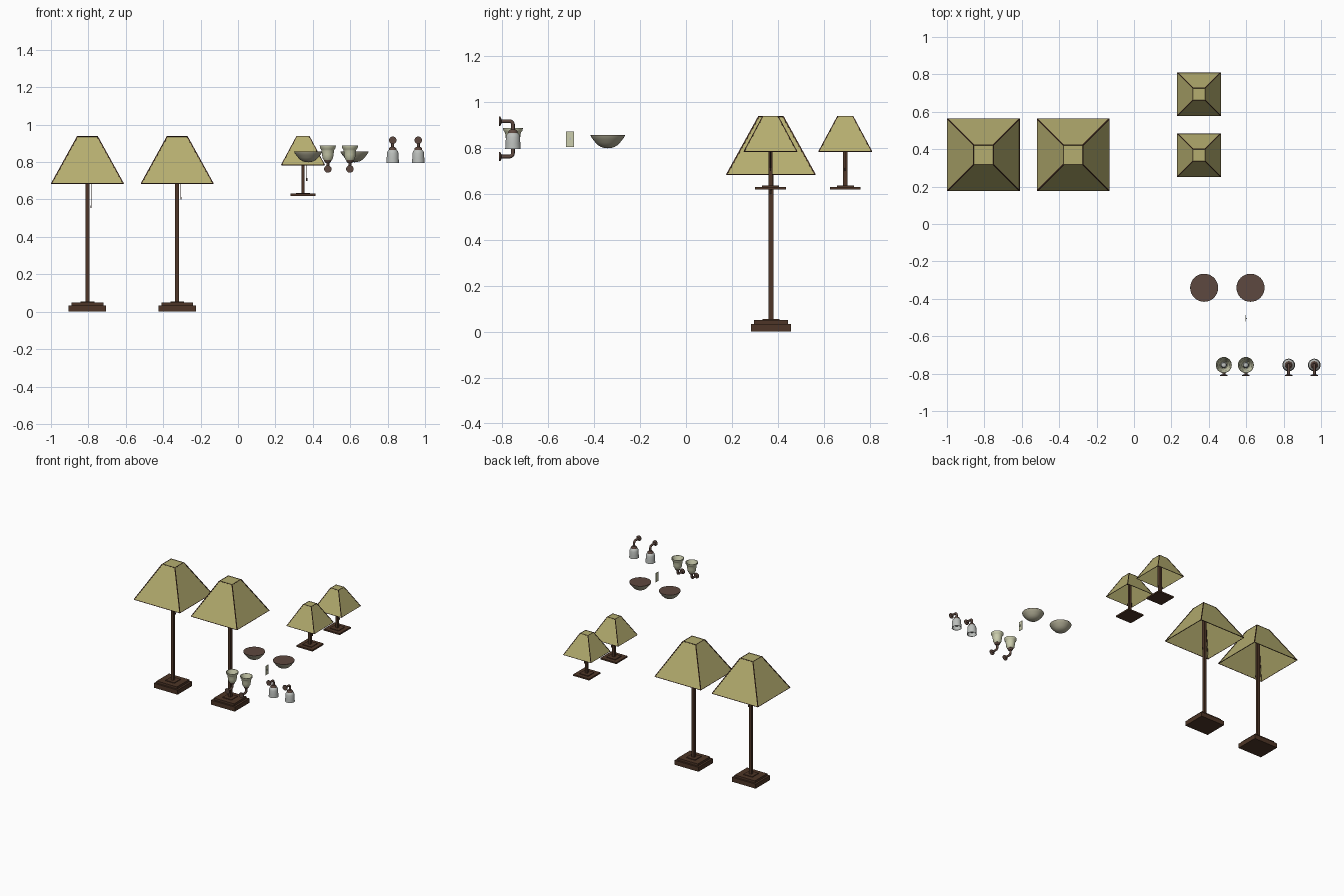
import bpy, bmesh, math
from mathutils import Vector, Matrix

if "Cube" in bpy.data.objects:
    bpy.data.objects.remove(bpy.data.objects["Cube"])


def material(name, r, g, b):
    m = bpy.data.materials.new(name)
    m.diffuse_color = (r, g, b, 1)
    m.use_nodes = True
    m.node_tree.nodes["Principled BSDF"].inputs["Base Color"].default_value = m.diffuse_color
    return m


LINEN = material("linen", .46, .42, .16)
WOOD = material("dark_wood", .075, .036, .02)
BRONZE = material("bronze", .11, .065, .05)
CREAM = material("cream_glass", .60, .61, .42)
FROST = material("frosted_glass", .50, .52, .50)
BOWL = material("bowl_glass", .42, .40, .29)


def finish(name, bm, mat, smooth=False):
    bmesh.ops.recalc_face_normals(bm, faces=bm.faces)
    me = bpy.data.meshes.new(name)
    bm.to_mesh(me)
    bm.free()
    ob = bpy.data.objects.new(name, me)
    bpy.context.collection.objects.link(ob)
    me.materials.append(mat)
    if smooth:
        bpy.ops.object.select_all(action='DESELECT')
        ob.select_set(True)
        bpy.context.view_layer.objects.active = ob
        bpy.ops.object.shade_smooth_by_angle(angle=math.radians(40))
    return ob


def box(name, centre, half, mat):
    bm = bmesh.new()
    size = Matrix.Diagonal((2 * half[0], 2 * half[1], 2 * half[2], 1))
    bmesh.ops.create_cube(bm, size=1, matrix=Matrix.Translation(centre) @ size)
    return finish(name, bm, mat)


def slab(name, x, y, hx, hy, z0, z1, mat=WOOD):
    return box(name, (x, y, (z0 + z1) / 2), (hx, hy, (z1 - z0) / 2), mat)


def add_rod(bm, a, b, r, sides=4):
    a, b = Vector(a), Vector(b)
    d = b - a
    m = Matrix.Translation((a + b) / 2) @ d.to_track_quat('Z', 'Y').to_matrix().to_4x4()
    bmesh.ops.create_cone(bm, cap_ends=True, segments=sides, radius1=r, radius2=r,
                          depth=d.length, matrix=m)


def lathe(name, profile, place, mat, sides=24):
    """Revolve (radius, height) points around the local z axis."""
    bm = bmesh.new()
    vs = [bm.verts.new((r, 0, z)) for r, z in profile]
    es = [bm.edges.new(p) for p in zip(vs, vs[1:])]
    bmesh.ops.spin(bm, geom=vs + es, cent=(0, 0, 0), axis=(0, 0, 1),
                   angle=2 * math.pi, steps=sides, use_merge=True)
    bmesh.ops.remove_doubles(bm, verts=bm.verts, dist=1e-5)
    bm.transform(place if isinstance(place, Matrix) else Matrix.Translation(place))
    return finish(name, bm, mat, True)


def shade(name, x, y, z0, z1, low, top, trim):
    # linen pyramid, open underneath
    bm = bmesh.new()
    signs = [(-1, -1), (1, -1), (1, 1), (-1, 1)]
    lo = [Vector((x + low * i, y + low * j, z0)) for i, j in signs]
    hi = [Vector((x + top * i, y + top * j, z1)) for i, j in signs]
    a = [bm.verts.new(p) for p in lo]
    b = [bm.verts.new(p) for p in hi]
    for i in range(4):
        k = (i + 1) % 4
        bm.faces.new((a[i], a[k], b[k], b[i]))
    bm.faces.new(b)
    finish(name, bm, LINEN)
    # dark trim on corners and rims
    bm = bmesh.new()
    for i in range(4):
        k = (i + 1) % 4
        add_rod(bm, lo[i], hi[i], trim)
        add_rod(bm, lo[i], lo[k], trim * .7)
        add_rod(bm, hi[i], hi[k], trim * .6)
    finish(name + "_trim", bm, WOOD)


def pull_chain(name, x, y, z0, z1):
    bm = bmesh.new()
    add_rod(bm, (x, y, z0), (x, y, z1), .0015, 6)
    add_rod(bm, (x, y, z0), (x, y, z0 + .014), .003, 8)
    finish(name, bm, BRONZE)


# floor lamps
for n, (x, chain) in enumerate([(-.805, .555), (-.325, .60)], 1):
    p, y = f"floor_lamp_{n}_", .37
    slab(p + "base", x, y, .1, .087, 0, .034)
    slab(p + "base_step", x, y, .085, .074, .034, .05)
    slab(p + "collar", x, y, .037, .037, .05, .055)
    slab(p + "post", x, y, .0105, .0105, .055, .90)
    shade(p + "shade", x, y, .685, .937, .192, .053, .004)
    pull_chain(p + "pull_chain", x + .02, y, chain, .87)
    slab(p + "socket_bar", x, y, .028, .012, .865, .878)

# table lamps
for n, y in enumerate([.368, .694], 1):
    p, x = f"table_lamp_{n}_", .3475
    slab(p + "base", x, y, .067, .067, .62, .631)
    slab(p + "collar", x, y, .037, .037, .631, .636)
    slab(p + "post", x, y, .009, .009, .636, .89)
    shade(p + "shade", x, y, .785, .938, .115, .033, .003)
    pull_chain(p + "pull_chain", x + .02, y, .70, .88)
    slab(p + "socket_bar", x, y, .024, .012, .872, .886)

# ceiling bowls: flat pan over a rounded glass
for n, x in enumerate([.375, .623], 1):
    at = (x, -.341, 0)
    lathe(f"ceiling_pan_{n}", [(0, .857), (.0745, .857), (.0745, .853), (0, .853)], at, BRONZE, 32)
    lathe(f"ceiling_bowl_{n}", [(.075, .855), (.073, .849), (.064, .837), (.054, .824), (.042, .812),
                                (.028, .804), (.013, .8), (0, .799)], at, BOWL, 32)

# wall switch
box("switch_plate", (.597, -.505, .838), (.002, .0175, .034), CREAM)
box("switch_toggle", (.6, -.505, .840), (.004, .003, .006), FROST)


def arm(name, x, z, direction, length):
    # wall disc, horizontal tube, elbow and vertical tube
    turn = Matrix.Translation((x, -.814, z)) @ Matrix.Rotation(-math.pi / 2, 4, 'X')
    lathe(name + "_wall_plate", [(0, 0), (.02, 0), (.02, .005), (.012, .009), (0, .009)], turn, BRONZE, 20)
    path = [(-.81, z)]
    for i in range(7):
        t = i / 6 * math.pi / 2
        path.append((-.769 + .015 * math.sin(t), z + direction * .015 * (1 - math.cos(t))))
    path.append((-.754, z + direction * length))
    bm = bmesh.new()
    rings = []
    for i, (py, pz) in enumerate(path):
        q, r = path[max(i - 1, 0)], path[min(i + 1, len(path) - 1)]
        ty, tz = Vector((r[0] - q[0], r[1] - q[1])).normalized()
        rings.append([bm.verts.new((x + .008 * math.cos(a), py - tz * .008 * math.sin(a),
                                    pz + ty * .008 * math.sin(a)))
                      for a in [k * math.pi / 6 for k in range(12)]])
    for u, v in zip(rings, rings[1:]):
        for k in range(12):
            bm.faces.new((u[k], u[(k + 1) % 12], v[(k + 1) % 12], v[k]))
    bm.faces.new(rings[0])
    bm.faces.new(rings[-1])
    finish(name + "_arm", bm, BRONZE, True)


BULB = [(0, 0), (.008, 0), (.009, .012), (.016, .028), (.017, .036), (.012, .047), (0, .052)]

# upward sconces with flared cups
for n, x in enumerate([.48, .598], 1):
    p, at = f"up_sconce_{n}", (x, -.754, 0)
    arm(p, x, .763, 1, .045)
    lathe(p + "_holder", [(0, .795), (.012, .795), (.018, .803), (.02, .811), (0, .811)], at, BRONZE)
    lathe(p + "_cup", [(0, .81), (.021, .81), (.028, .822), (.031, .84), (.033, .86), (.036, .869),
                       (.042, .876), (.043, .888), (.040, .888), (.038, .878), (.032, .868),
                       (.028, .84), (.02, .816), (0, .815)], at, CREAM)
    lathe(p + "_bulb", BULB, (x, -.754, .815), FROST)

# downward sconces with bell shades
for n, x in enumerate([.827, .964], 1):
    p, at = f"down_sconce_{n}", (x, -.754, 0)
    arm(p, x, .917, -1, .045)
    lathe(p + "_holder", [(0, .881), (.012, .881), (.02, .873), (.021, .863), (0, .863)], at, BRONZE)
    lathe(p + "_bell", [(0, .866), (.02, .866), (.027, .86), (.031, .848), (.032, .82), (.034, .795),
                        (.031, .795), (.029, .82), (.028, .846), (.02, .86), (0, .861)], at, FROST)
    lathe(p + "_bulb", BULB, Matrix.Translation((x, -.754, .861)) @ Matrix.Rotation(math.pi, 4, 'X'), FROST)
